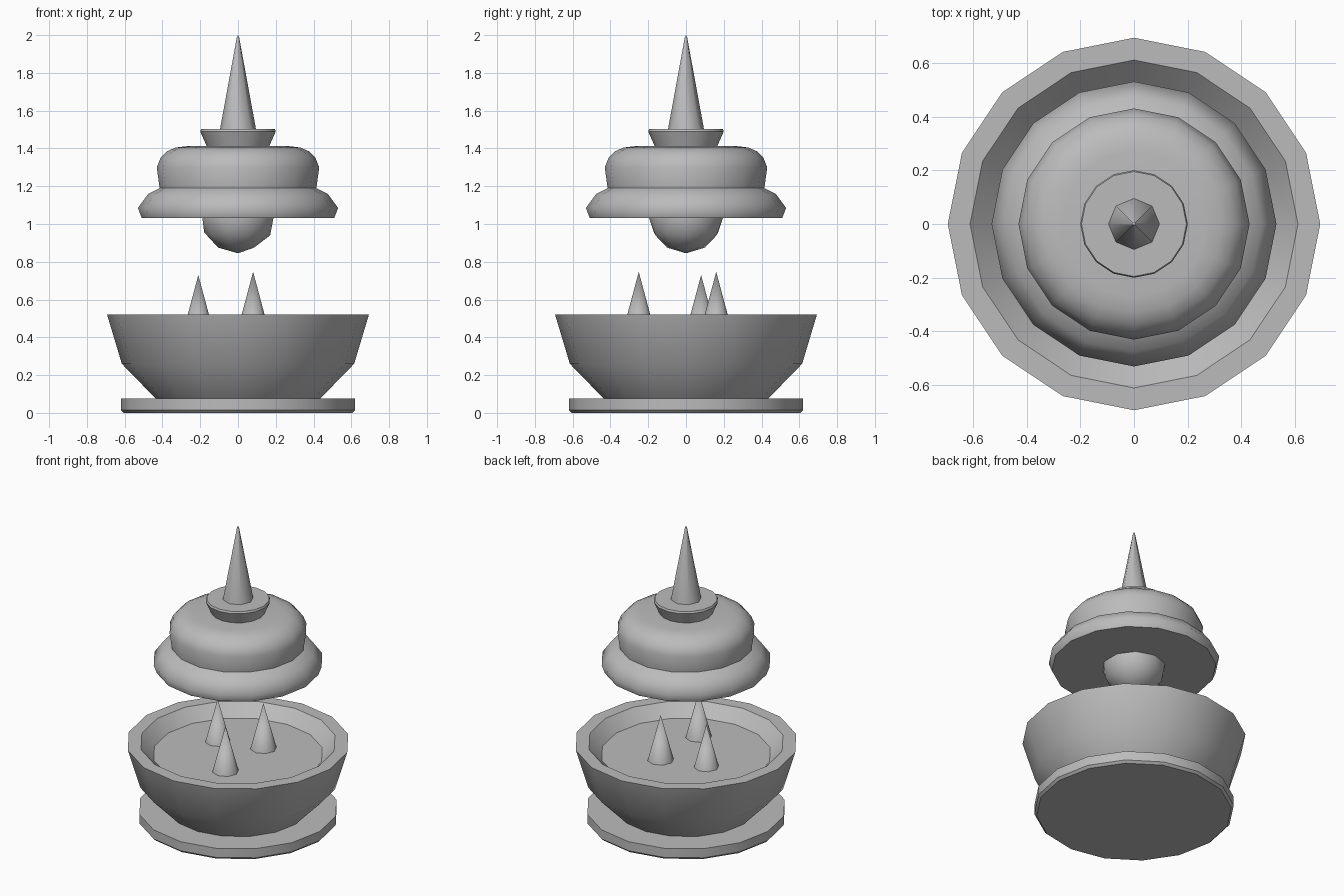
import bpy
import bmesh
from math import cos, sin, tau, radians

cube = bpy.data.objects.get("Cube")
if cube:
    bpy.data.objects.remove(cube, do_unlink=True)

stone = bpy.data.materials.new("plain_grey")
stone.use_nodes = True
GREY = (0.5, 0.5, 0.5, 1)
stone.diffuse_color = GREY
stone.node_tree.nodes["Principled BSDF"].inputs["Base Color"].default_value = GREY


def finish(bm, name, angle, location=(0, 0, 0)):
    bmesh.ops.recalc_face_normals(bm, faces=bm.faces)
    mesh = bpy.data.meshes.new(name)
    bm.to_mesh(mesh)
    bm.free()
    mesh.materials.append(stone)
    obj = bpy.data.objects.new(name, mesh)
    obj.location = location
    bpy.context.collection.objects.link(obj)
    bpy.ops.object.select_all(action='DESELECT')
    obj.select_set(True)
    bpy.context.view_layer.objects.active = obj
    bpy.ops.object.shade_smooth_by_angle(angle=radians(angle))
    return obj


def turned(name, profile, sides=16, angle=35, location=(0, 0, 0)):
    """Lathe a (radius, height) profile and cap both ends; radius 0 is a point."""
    bm = bmesh.new()
    rings = []
    for r, z in profile:
        count = sides if r else 1
        rings.append([bm.verts.new((r * cos(tau * i / sides), r * sin(tau * i / sides), z))
                      for i in range(count)])
    for low, high in zip(rings, rings[1:]):
        for i in range(sides):
            j = (i + 1) % sides
            if len(high) == 1:
                bm.faces.new((low[i], low[j], high[0]))
            else:
                bm.faces.new((low[i], low[j], high[j], high[i]))
    for ring in (rings[0], rings[-1]):
        if len(ring) > 1:
            bm.faces.new(ring)
    return finish(bm, name, angle, location)


# Base plate and the open bowl with its flat rim and sunken floor
turned("base_plate", [(0.605, 0), (0.62, 0.015), (0.62, 0.077)])
turned("bowl", [(0.43, 0.07), (0.615, 0.26), (0.693, 0.52), (0.61, 0.52), (0.53, 0.44)])

# Three small spikes standing on the bowl floor
for number, (x, y, tip) in enumerate([(-0.21, 0.08, 0.73), (0.08, -0.25, 0.747),
                                      (0.08, 0.16, 0.747)], 1):
    turned(f"bowl_spike_{number}", [(0.083, 0), (0, 0.31)], 8, 50, (x, y, tip - 0.31))

# Floating lid: wide lower roll and rounded dome
turned("lid", [(0.51, 1.033), (0.53, 1.085), (0.475, 1.16), (0.415, 1.19),
               (0.43, 1.30), (0.41, 1.35), (0.375, 1.385), (0.33, 1.405),
               (0.27, 1.412)], angle=60)

# Rounded knob beneath the lid
knob = bmesh.new()
bmesh.ops.create_icosphere(knob, subdivisions=2, radius=0.2)
finish(knob, "lid_knob", 45, (0, 0, 1.045))

# Flared collar and tall finial spike
turned("collar", [(0.16, 1.40), (0.2, 1.49), (0.195, 1.503)])
turned("finial_spike", [(0.095, 1.503), (0.006, 1.99), (0, 2.0)], 8, 50)
